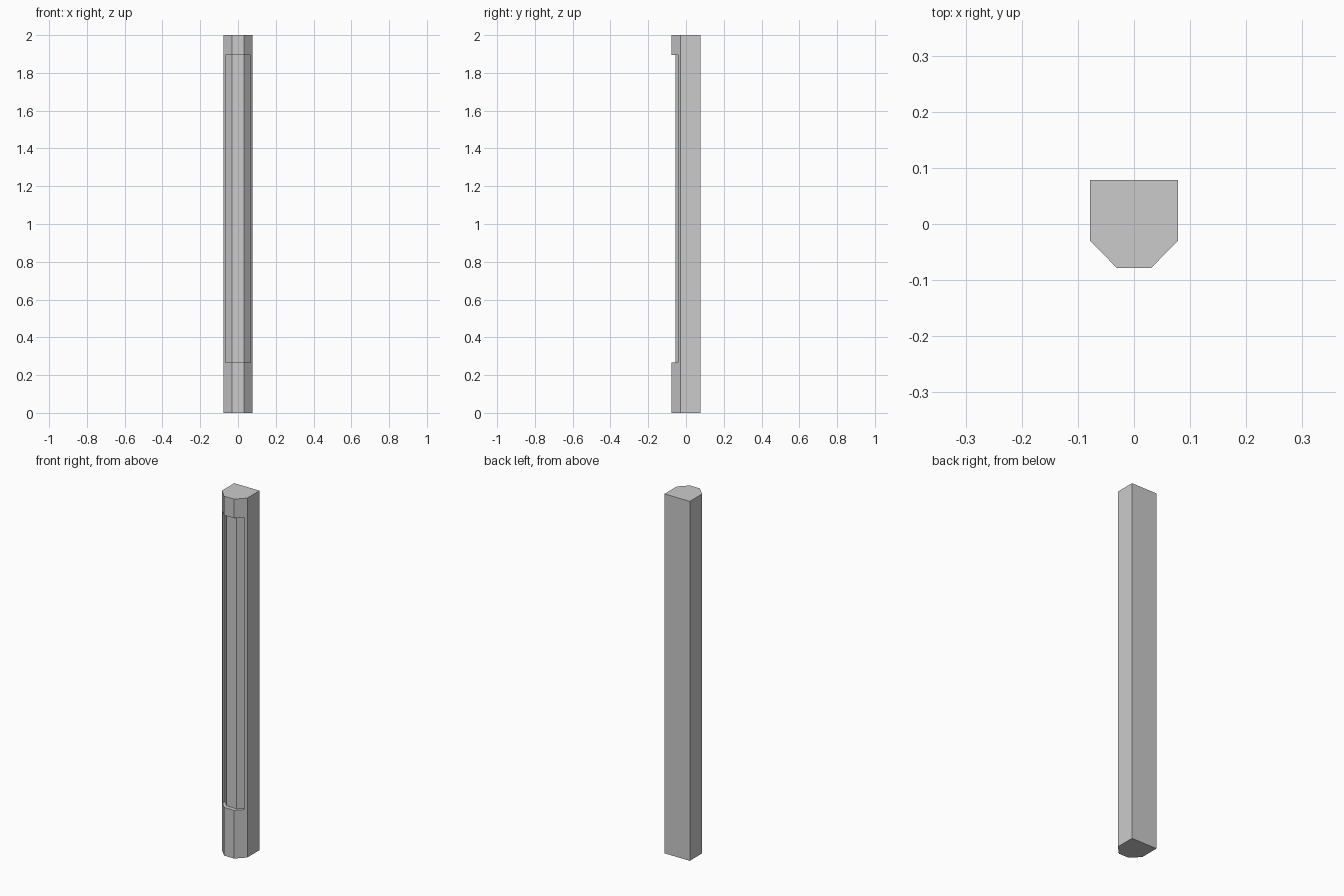
import bpy
import bmesh

if "Cube" in bpy.data.objects:
    bpy.data.objects.remove(bpy.data.objects["Cube"])

HALF, FLAT = 0.078, 0.031        # half width of the post, half width of its front facet
RIM, DEPTH = 0.066, 0.0225       # half width and depth of the recess
Z_LOW, Z_HIGH = 0.268, 1.894     # recess height range


def prism(name, half_profile, z0, z1):
    """Extrude a profile mirrored about x = 0."""
    outline = half_profile + [(-x, y) for x, y in reversed(half_profile)]
    bm = bmesh.new()
    base = bm.faces.new([bm.verts.new((x, y, z0)) for x, y in outline])
    top = bmesh.ops.extrude_face_region(bm, geom=[base])["geom"]
    bmesh.ops.translate(bm, vec=(0, 0, z1 - z0),
                        verts=[v for v in top if isinstance(v, bmesh.types.BMVert)])
    bmesh.ops.recalc_face_normals(bm, faces=bm.faces)
    mesh = bpy.data.meshes.new(name)
    bm.to_mesh(mesh)
    bm.free()
    obj = bpy.data.objects.new(name, mesh)
    bpy.context.collection.objects.link(obj)
    return obj


# Post with two chamfered front corners
post = prism("post", [(FLAT, -HALF), (HALF, FLAT - HALF + 0.017), (HALF, HALF)], 0, 2)

# Recess: the faceted front pushed straight back
rim_y = -HALF + (RIM - FLAT)
cutter = prism("recess_cutter",
               [(RIM, -0.2), (RIM, rim_y + DEPTH), (FLAT, -HALF + DEPTH)],
               Z_LOW, Z_HIGH)
cutter.hide_render = True
cutter.hide_set(True)

cut = post.modifiers.new("recess", 'BOOLEAN')
cut.operation = 'DIFFERENCE'
cut.solver = 'EXACT'
cut.object = cutter
